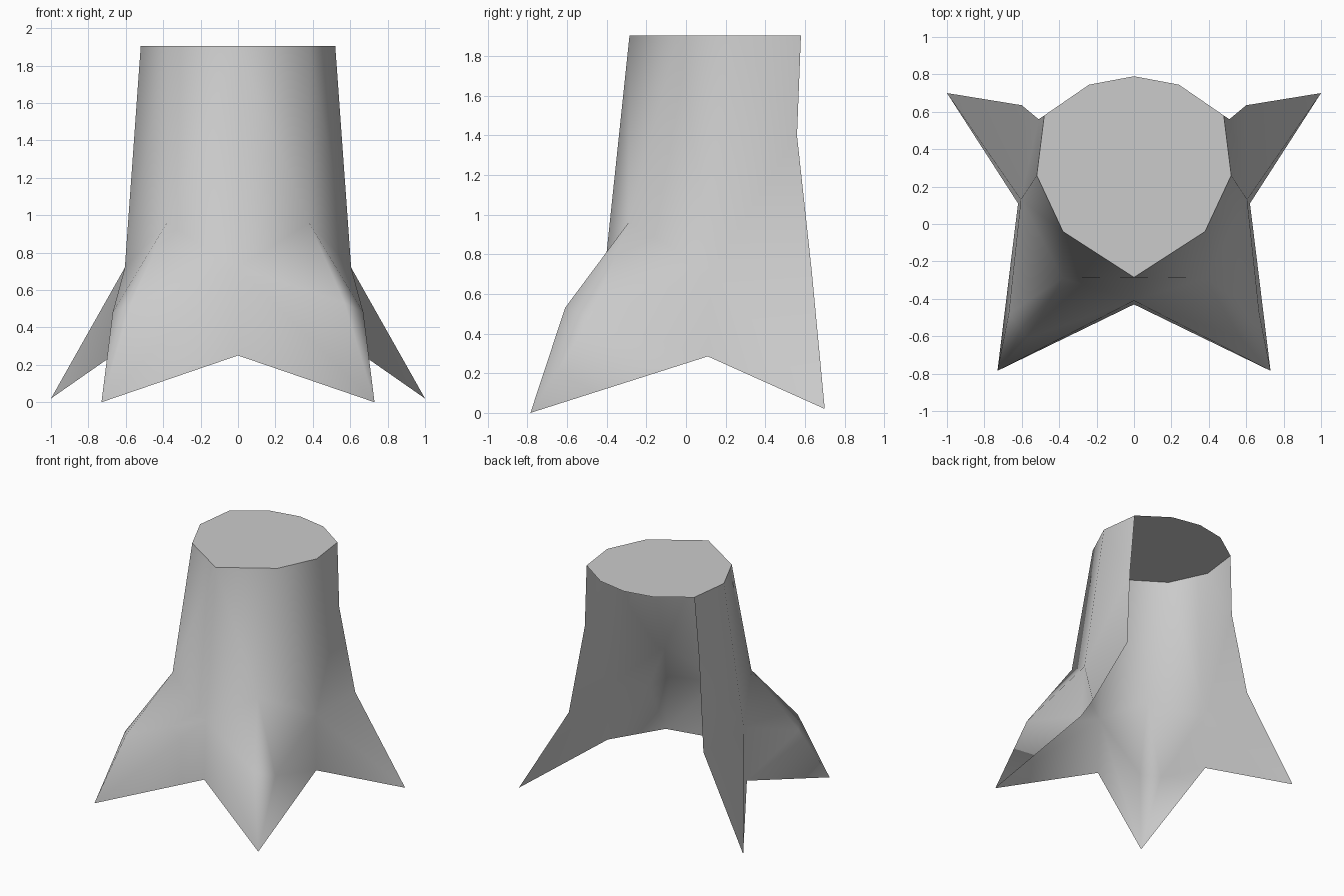
import bpy

if "Cube" in bpy.data.objects:
    bpy.data.objects.remove(bpy.data.objects["Cube"])

# One grey for the whole stump
grey = bpy.data.materials.new("stump_grey")
grey.diffuse_color = (0.6, 0.6, 0.6, 1)
grey.use_nodes = True
grey.node_tree.nodes["Principled BSDF"].inputs["Base Color"].default_value = grey.diffuse_color


def half_mesh(name, points, faces, smooth):
    """Build the right half of a part and mirror it across x = 0."""
    keys = list(points)
    mesh = bpy.data.meshes.new(name)
    mesh.from_pydata([points[k] for k in keys], [],
                     [[keys.index(k) for k in f.split()] for f in faces])
    mesh.materials.append(grey)
    for p in mesh.polygons:
        p.use_smooth = smooth
    obj = bpy.data.objects.new(name, mesh)
    bpy.context.collection.objects.link(obj)
    mirror = obj.modifiers.new("mirror", 'MIRROR')
    mirror.use_clip = True
    mirror.merge_threshold = 0.001
    return obj


TOP = 1.905
# Top rim, front to back
rim = {
    "F0": (0, -0.285, TOP), "R0": (0.38, -0.04, TOP),
    "S0": (0.52, 0.26, TOP), "E0": (0.48, 0.58, TOP),
}

# Trunk shell with flared roots, open at the back and underneath
bark = dict(rim)
bark.update({
    # front centre
    "F1": (0, -0.41, 0.72), "F2": (0, -0.43, 0.25),
    # front root: start, two knee points, tip
    "R1": (0.38, -0.29, 0.96), "K": (0.57, -0.61, 0.53),
    "B": (0.67, -0.48, 0.48), "T": (0.73, -0.785, 0),
    # side valley
    "S1": (0.605, 0.13, 0.72), "S2": (0.62, 0.11, 0.285),
    # back edge and back root tip
    "E1": (0.51, 0.56, 1.4), "E2": (0.60, 0.635, 0.71), "T2": (1, 0.70, 0.02),
})
half_mesh("trunk_and_roots", bark, [
    "F0 F1 R1 R0", "F1 K R1", "F1 F2 T K",
    "R0 R1 S1 S0", "R1 K B", "R1 B S1", "K T B", "B T S2 S1",
    "S0 S1 E1 E0", "S1 E2 E1", "S1 S2 T2 E2",
], True)

# Flat cut top, overhanging the open back
cut = dict(rim)
cut.update({"G": (0.24, 0.745, TOP), "H": (0, 0.79, TOP)})
half_mesh("cut_top", cut, ["F0 R0 S0 E0 G H"], False)
